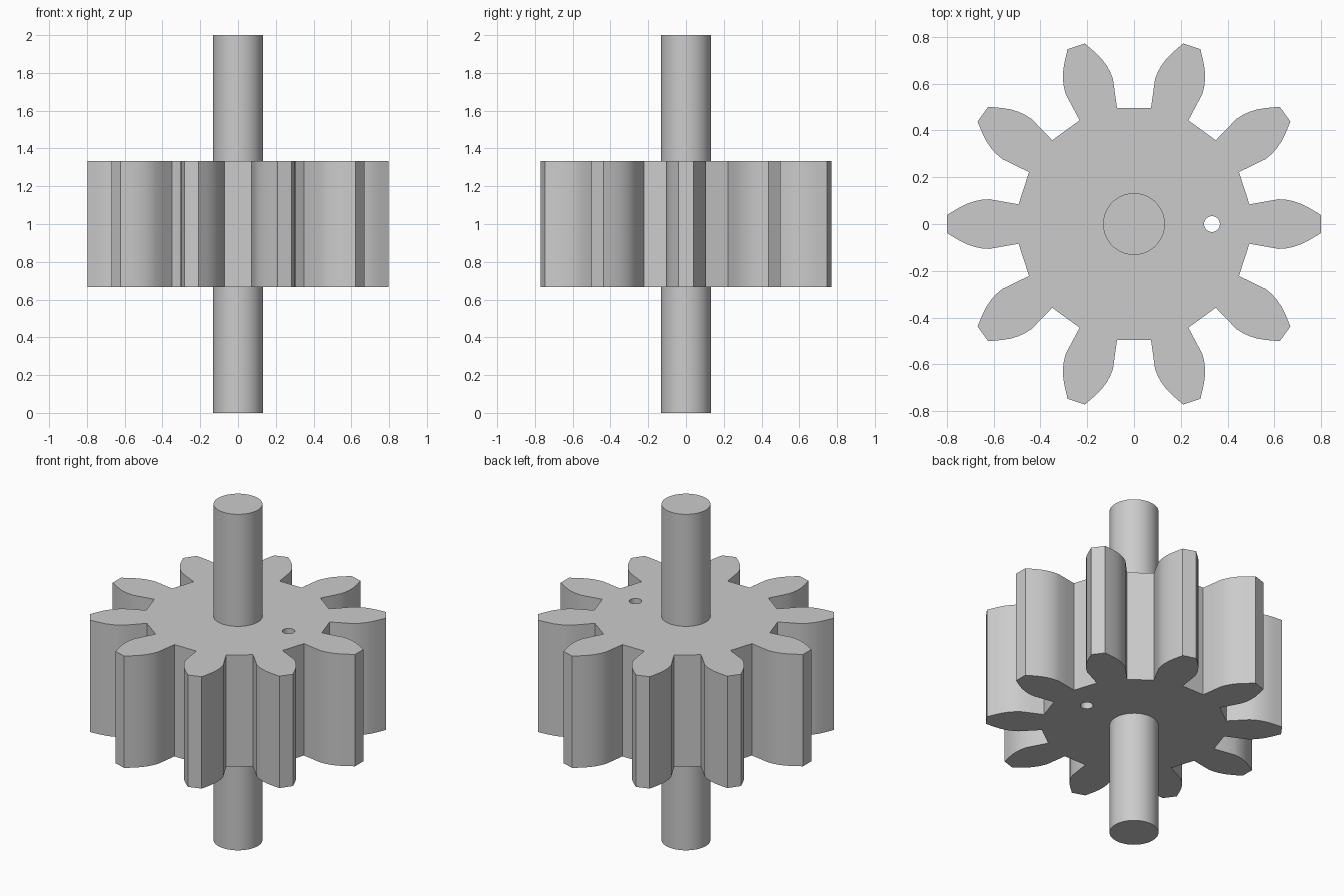
import bpy, bmesh, math

if "Cube" in bpy.data.objects:
    bpy.data.objects.remove(bpy.data.objects["Cube"])

TEETH = 10
Z0, Z1 = 0.667, 1.333
# Half tooth profile (radial, sideways), root to tip
FLANK = [(0.493, 0.084), (0.555, 0.095), (0.617, 0.106), (0.65, 0.104), (0.68, 0.098),
         (0.715, 0.086), (0.75, 0.068), (0.798, 0.039)]


def smooth(ob):
    bpy.ops.object.select_all(action='DESELECT')
    ob.select_set(True)
    bpy.context.view_layer.objects.active = ob
    bpy.ops.object.shade_smooth_by_angle(angle=math.radians(20))


def cylinder(name, x, radius, z0, z1, sides):
    bpy.ops.mesh.primitive_cylinder_add(vertices=sides, radius=radius, depth=z1 - z0,
                                        location=(x, 0, (z0 + z1) / 2))
    ob = bpy.context.object
    ob.name = name
    return ob


# Gear body: repeated tooth outline, extruded
tooth = [(r, -s) for r, s in FLANK] + [(r, s) for r, s in reversed(FLANK)]
bm = bmesh.new()
verts = []
for i in range(TEETH):
    a = 2 * math.pi * i / TEETH
    c, s = math.cos(a), math.sin(a)
    verts += [bm.verts.new((x * c - y * s, x * s + y * c, Z0)) for x, y in tooth]
base = bm.faces.new(verts)
ext = bmesh.ops.extrude_face_region(bm, geom=[base], use_keep_orig=True)
top = [v for v in ext['geom'] if isinstance(v, bmesh.types.BMVert)]
bmesh.ops.translate(bm, verts=top, vec=(0, 0, Z1 - Z0))
bmesh.ops.recalc_face_normals(bm, faces=bm.faces)
mesh = bpy.data.meshes.new("gear")
bm.to_mesh(mesh)
bm.free()
gear = bpy.data.objects.new("gear", mesh)
bpy.context.collection.objects.link(gear)

# Small through hole beside the shaft
cutter = cylinder("hole_cutter", 0.333, 0.034, Z0 - 0.1, Z1 + 0.1, 24)
cut = gear.modifiers.new("hole", 'BOOLEAN')
cut.operation = 'DIFFERENCE'
cut.solver = 'EXACT'
cut.object = cutter
bpy.context.view_layer.objects.active = gear
bpy.ops.object.modifier_apply(modifier=cut.name)
bpy.data.objects.remove(cutter)
smooth(gear)

# Shaft
smooth(cylinder("shaft", 0, 0.132, 0, 2, 48))
